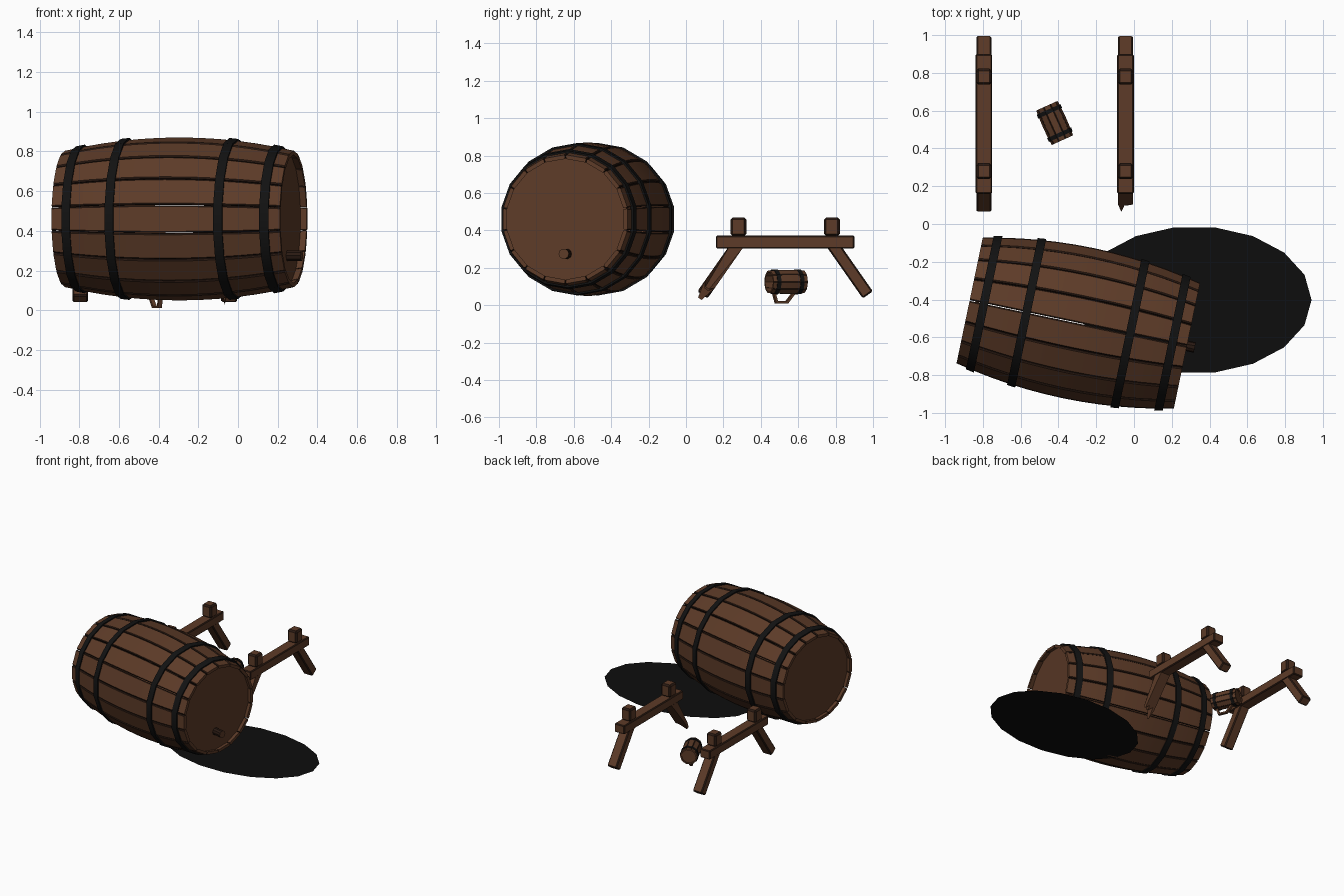
import bpy, bmesh
from math import sin, cos, pi, radians
from mathutils import Matrix, Vector

cube = bpy.data.objects.get("Cube")
if cube:
    bpy.data.objects.remove(cube)


def material(name, rgb):
    m = bpy.data.materials.new(name)
    m.use_nodes = True
    m.diffuse_color = (*rgb, 1)
    bsdf = m.node_tree.nodes["Principled BSDF"]
    bsdf.inputs["Base Color"].default_value = (*rgb, 1)
    bsdf.inputs["Roughness"].default_value = 0.8
    return m


WOOD = material("brown wood", (0.11, 0.044, 0.021))
DARK = material("dark wood edge", (0.022, 0.010, 0.006))
IRON = material("black iron", (0.006, 0.006, 0.006))
SHADE = material("black ground patch", (0.004, 0.004, 0.004))


def finish(name, bm, mats, matrix=Matrix(), smooth=None, bevel=0):
    bmesh.ops.recalc_face_normals(bm, faces=bm.faces)
    me = bpy.data.meshes.new(name)
    bm.to_mesh(me)
    bm.free()
    for m in mats:
        me.materials.append(m)
    ob = bpy.data.objects.new(name, me)
    bpy.context.collection.objects.link(ob)
    ob.matrix_world = matrix
    if smooth:
        bpy.ops.object.select_all(action='DESELECT')
        ob.select_set(True)
        bpy.context.view_layer.objects.active = ob
        bpy.ops.object.shade_smooth_by_angle(angle=radians(smooth))
    if bevel:
        mod = ob.modifiers.new("edge", 'BEVEL')
        mod.width, mod.segments, mod.material = bevel, 1, 1
    return ob


def loft(bm, rings, cyclic=False, dark=()):
    """Skin a row of equal rings; columns listed in dark get material 1."""
    vs = [[bm.verts.new(p) for p in ring] for ring in rings]
    k = len(vs[0])
    for i in range(len(vs) if cyclic else len(vs) - 1):
        a, b = vs[i], vs[(i + 1) % len(vs)]
        for j in range(k):
            f = bm.faces.new((a[j], a[(j + 1) % k], b[(j + 1) % k], b[j]))
            f.material_index = int(j in dark)
    if not cyclic:
        bm.faces.new(vs[0])
        bm.faces.new(vs[-1])


def circle(s, r, n, phase=0.0, z=0.0):
    return [(s, r * cos(phase + 2 * pi * i / n), z + r * sin(phase + 2 * pi * i / n))
            for i in range(n)]


def cask(prefix, matrix, n, half, r_mid, r_end, thick, gap, chamfer, phase,
         band_at, band_width, band_thick, lids):
    """Staves, hoops and lids around the local x axis."""
    step = pi / n
    radius = lambda s: r_mid - (r_mid - r_end) * (s / half) ** 2
    # staves
    bm = bmesh.new()
    for i in range(n):
        ang = phase + 2 * step * i
        out, side = Vector((0, cos(ang), sin(ang))), Vector((0, -sin(ang), cos(ang)))
        rings = []
        for t in range(13):
            s = half * (t / 6 - 1)
            r = radius(s)
            a, w = r * cos(step), r * sin(step) - gap
            wi = (r - thick) * sin(step) - gap
            half_sec = [(a - thick, wi), (a - chamfer, w), (a, w - chamfer)]
            sec = half_sec + [(p, -q) for p, q in reversed(half_sec)]
            rings.append([Vector((s, 0, 0)) + out * p + side * q for p, q in sec])
        loft(bm, rings, dark=(0, 1, 3, 4))
    finish(prefix + "_staves", bm, [WOOD, DARK], matrix, smooth=25)
    # hoops
    bm = bmesh.new()
    for s in band_at:
        lo, hi = s - band_width / 2, s + band_width / 2
        prof = [(lo, -band_thick), (lo, band_thick), (hi, band_thick), (hi, -band_thick)]
        rows = [circle(x, radius(x) + d, n, phase + step) for x, d in prof]
        loft(bm, list(zip(*rows)), cyclic=True)
    finish(prefix + "_hoops", bm, [IRON], matrix, smooth=25 if n > 14 else None)
    # lids
    bm = bmesh.new()
    for s0, s1 in lids:
        loft(bm, [circle(s, radius(s) - thick, n, phase + step) for s in (s0, s1)])
    finish(prefix + "_lids", bm, [WOOD], matrix)


# large barrel
barrel = Matrix.Translation((-0.295, -0.525, 0.46)) @ Matrix.Rotation(radians(-11.8), 4, 'Z')
cask("barrel", barrel, 18, 0.5875, 0.412, 0.345, 0.022, 0.003, 0.006, 0,
     (-0.51, -0.28, 0.28, 0.51), 0.045, 0.009, ((0.535, 0.555), (-0.555, -0.535)))

# bung on the barrel's lid
bm = bmesh.new()
loft(bm, [circle(s, 0.028, 10, z=-0.185) for s in (0.545, 0.63)], dark=range(10))
finish("barrel_bung", bm, [WOOD, DARK], barrel)

# mug lying on its side
mug = Matrix.Translation((-0.42, 0.535, 0.125)) @ Matrix.Rotation(radians(-65.7), 4, 'Z')
cask("mug", mug, 10, 0.1, 0.067, 0.063, 0.01, 0.0005, 0.003, pi / 2,
     (-0.068, 0.068), 0.022, 0.004, ((-0.09, -0.075),))

# mug handle: square bar swept along a bent path
path = [(-0.058, -0.055), (-0.008, -0.115), (0.062, -0.115), (0.08, -0.055)]
inner = [(-0.040, -0.055), (0.0, -0.103), (0.052, -0.103), (0.066, -0.055)]
bm = bmesh.new()
loft(bm, [[(a, -0.011, b), (a, 0.011, b), (c, 0.011, d), (c, -0.011, d)]
          for (a, b), (c, d) in zip(path, inner)])
finish("mug_handle", bm, [WOOD], mug)


def box(name, size, matrix, bevel):
    bm = bmesh.new()
    bmesh.ops.create_cube(bm, size=1, matrix=Matrix.Diagonal((*size, 1)))
    finish(name, bm, [WOOD, DARK], matrix, bevel=bevel)


def leg_frame(x, sign):
    """Local z runs down the leg from the beam."""
    top = Matrix.Translation((x, 0.53 + sign * 0.25, 0.33))
    return top @ Matrix.Rotation(sign * radians(-35), 4, 'X').inverted() @ Matrix.Rotation(pi, 4, 'X')


LEG = 0.335
# two trestles; one front leg is snapped off
for side, x in (("right", -0.795), ("left", -0.045)):
    box(side + "_trestle_beam", (0.088, 0.74, 0.07), Matrix.Translation((x, 0.53, 0.338)), 0.007)
    for end, sign in (("front", -1), ("back", 1)):
        box(f"{side}_{end}_block", (0.082, 0.085, 0.1),
            Matrix.Translation((x, 0.53 + sign * 0.25, 0.42)), 0.012)
        frame = leg_frame(x, sign)
        if side == "left" and end == "front":
            continue
        box(f"{side}_{end}_leg", (0.08, 0.066, LEG),
            frame @ Matrix.Translation((0, 0, LEG / 2)), 0.008)

# snapped leg with a splintered tip
outline = [(-0.04, 0), (0.04, 0), (0.04, 0.29), (0.028, 0.265), (0.012, 0.30),
           (-0.006, 0.27), (-0.022, 0.36), (-0.04, 0.29)]
bm = bmesh.new()
rows = []
for y in (-0.033, 0.033):
    rows.append([(px, y * (0.35 if pz > 0.28 else 1), pz) for px, pz in outline])
loft(bm, rows)
finish("left_front_broken_leg", bm, [WOOD, DARK], leg_frame(-0.045, -1))

# flat dark patch on the ground
bm = bmesh.new()
bm.faces.new([bm.verts.new((0.62 * cos(2 * pi * i / 18), 0.39 * sin(2 * pi * i / 18), 0))
              for i in range(18)])
finish("ground_patch", bm, [SHADE], Matrix.Translation((0.32, -0.402, 0.052)))
